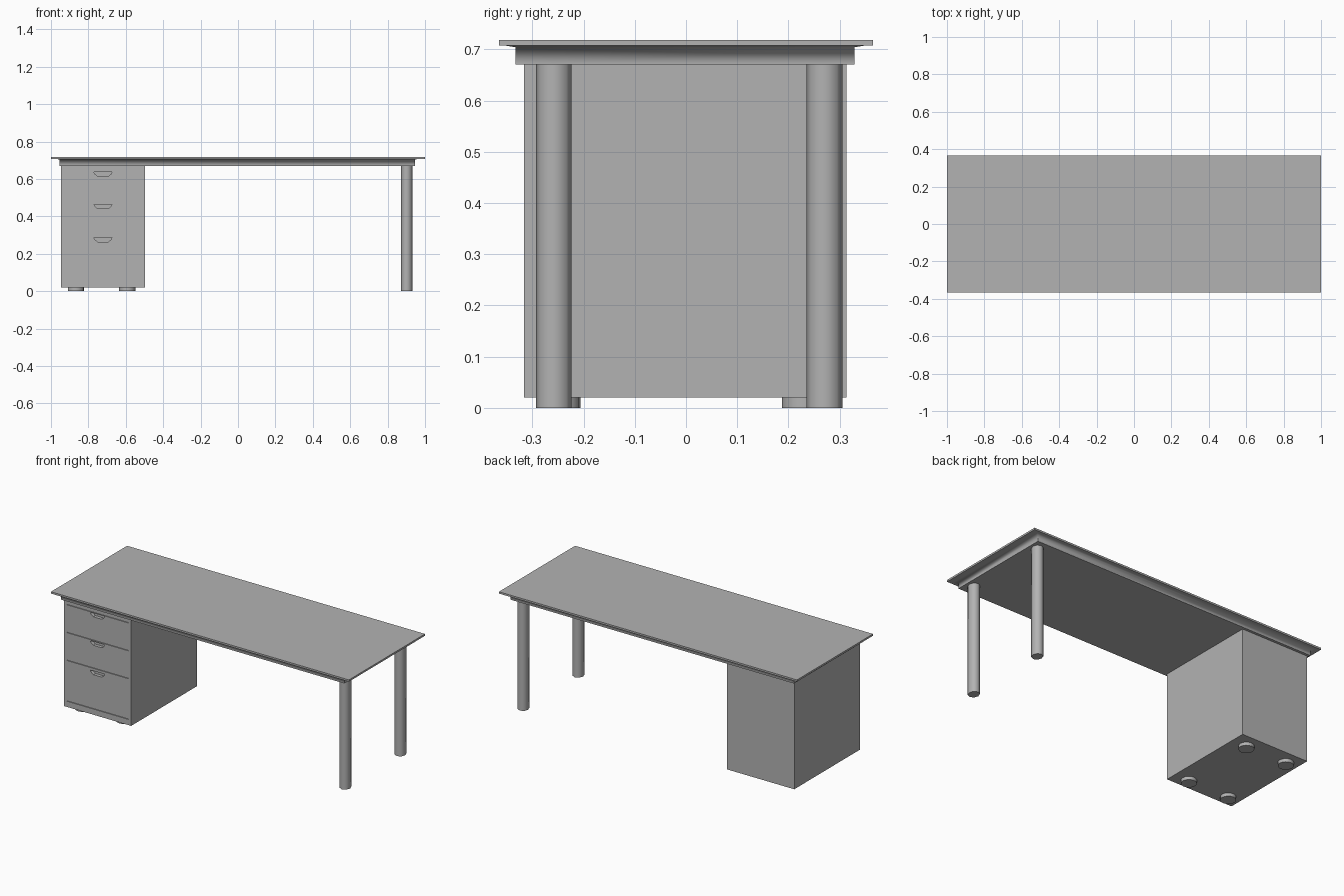
import bpy, bmesh, math
from mathutils import Matrix

if "Cube" in bpy.data.objects:
    bpy.data.objects.remove(bpy.data.objects["Cube"])

grey = bpy.data.materials.new("dark_grey")
grey.diffuse_color = (0.45, 0.45, 0.45, 1)
grey.use_nodes = True
grey.node_tree.nodes["Principled BSDF"].inputs["Base Color"].default_value = grey.diffuse_color


def add_object(name, bm):
    bmesh.ops.recalc_face_normals(bm, faces=bm.faces)
    me = bpy.data.meshes.new(name)
    bm.to_mesh(me)
    bm.free()
    me.materials.append(grey)
    ob = bpy.data.objects.new(name, me)
    bpy.context.collection.objects.link(ob)
    return ob


def box(name, x0, x1, y0, y1, z0, z1):
    bm = bmesh.new()
    mat = Matrix.Translation(((x0 + x1) / 2, (y0 + y1) / 2, (z0 + z1) / 2))
    mat = mat @ Matrix.Diagonal((x1 - x0, y1 - y0, z1 - z0, 1))
    bmesh.ops.create_cube(bm, size=1, matrix=mat)
    return add_object(name, bm)


def cylinder(name, x, y, z0, z1, rx, ry, sides):
    bm = bmesh.new()
    mat = Matrix.Translation((x, y, (z0 + z1) / 2)) @ Matrix.Diagonal((rx, ry, z1 - z0, 1))
    bmesh.ops.create_cone(bm, cap_ends=True, segments=sides, radius1=1,
                          radius2=1, depth=1, matrix=mat)
    ob = add_object(name, bm)
    smooth(ob, 60)
    return ob


def smooth(ob, angle):
    bpy.ops.object.select_all(action='DESELECT')
    ob.select_set(True)
    bpy.context.view_layer.objects.active = ob
    bpy.ops.object.shade_smooth_by_angle(angle=math.radians(angle))


# Table top
box("desk_top", -1, 1, -0.365, 0.365, 0.707, 0.718)

# Moulded apron: rectangular rings with a small lip below the top
bm = bmesh.new()
rings = []
for flare, z in ((0, 0.67), (0, 0.704), (0.018, 0.707)):
    x0, x1, y0, y1 = -0.955 - flare, 0.947 + flare, -0.333 - flare, 0.329 + flare
    rings.append([bm.verts.new((x, y, z)) for x, y in
                  ((x0, y0), (x1, y0), (x1, y1), (x0, y1))])
for low, high in zip(rings, rings[1:]):
    for i in range(4):
        j = (i + 1) % 4
        bm.faces.new((low[i], low[j], high[j], high[i]))
bm.faces.new(rings[0])
bm.faces.new(rings[-1])
smooth(add_object("apron", bm), 84)

# Right-hand legs
for name, y in (("front_leg", -0.258), ("back_leg", 0.270)):
    cylinder(name, 0.902, y, 0, 0.67, 0.031, 0.035, 8)

# Drawer cabinet
cabinet = box("drawer_cabinet", -0.946, -0.496, -0.316, 0.313, 0.02, 0.67)

# Gaps between drawers and finger-pull recesses, cut into the front
cutters = [box("drawer_gap", -0.928, -0.513, -0.33, -0.308, z - 0.0015, z + 0.0015)
           for z in (0.641, 0.472, 0.303, 0.056)]
for top in (0.637, 0.464, 0.286):
    bm = bmesh.new()
    outline = [(-0.048, 0), (-0.045, -0.009), (-0.028, -0.023),
               (0.028, -0.023), (0.045, -0.009), (0.048, 0)]
    face = bm.faces.new([bm.verts.new((-0.722 + x, -0.33, top + z)) for x, z in outline])
    ext = bmesh.ops.extrude_face_region(bm, geom=[face])
    for v in ext["geom"]:
        if isinstance(v, bmesh.types.BMVert):
            v.co.y = -0.296
    cutters.append(add_object("finger_pull", bm))
bpy.context.view_layer.objects.active = cabinet
for cutter in cutters:
    mod = cabinet.modifiers.new("cut", 'BOOLEAN')
    mod.operation = 'DIFFERENCE'
    mod.solver = 'EXACT'
    mod.object = cutter
    bpy.ops.object.modifier_apply(modifier=mod.name)
    bpy.data.objects.remove(cutter)

# Round cabinet feet
for x in (-0.867, -0.592):
    for y in (-0.249, 0.230):
        cylinder("cabinet_foot", x, y, 0, 0.02, 0.043, 0.043, 16)
